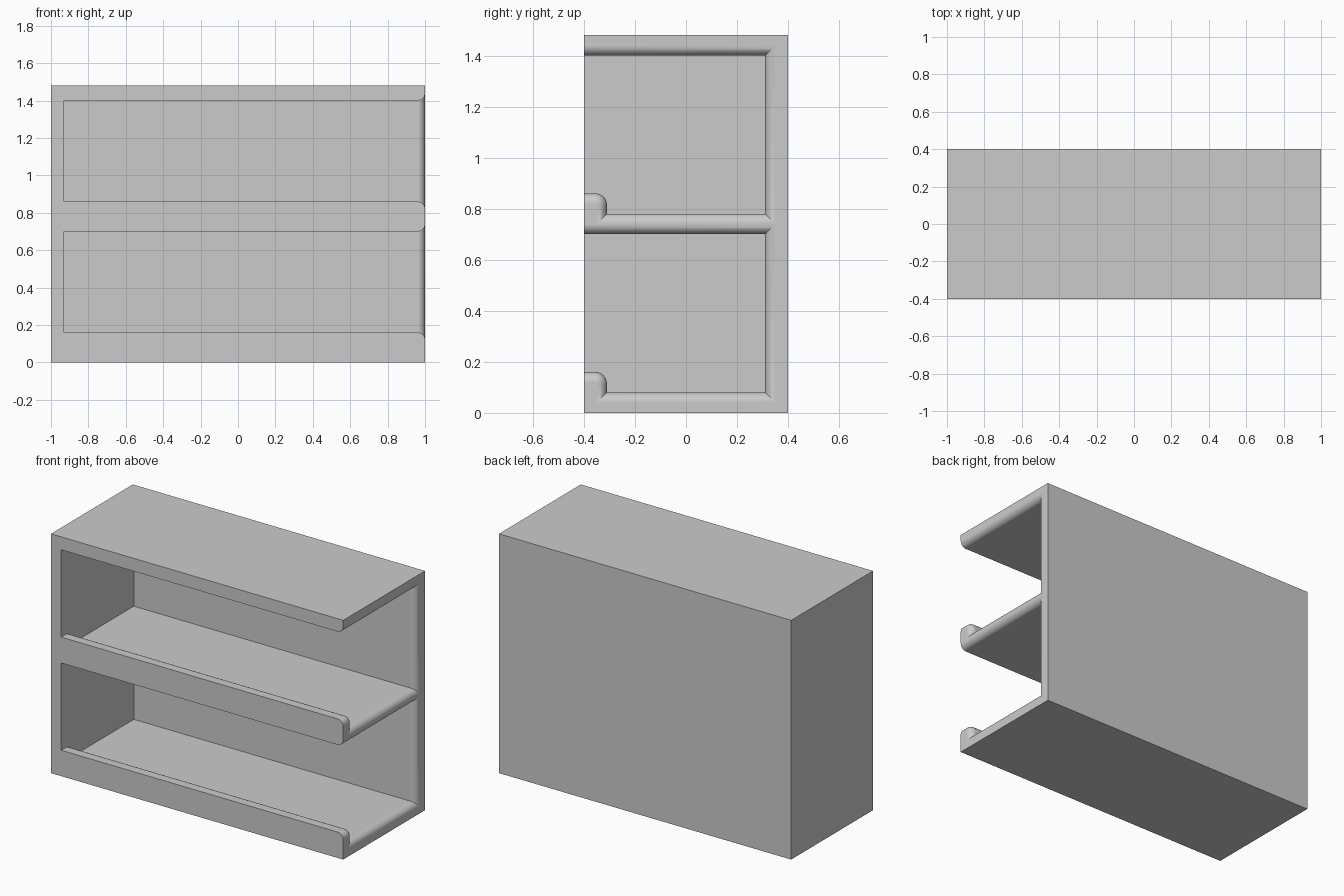
import bpy, bmesh, math
from mathutils import Vector

if "Cube" in bpy.data.objects:
    bpy.data.objects.remove(bpy.data.objects["Cube"])

H = 1.48          # total height
R = 0.0395        # rounding radius at the open end
LIP_R = 0.045     # rounding of the lip's inner edge

grey = bpy.data.materials.new("light grey")
grey.diffuse_color = (0.6, 0.6, 0.6, 1)
grey.use_nodes = True
grey.node_tree.nodes["Principled BSDF"].inputs["Base Color"].default_value = grey.diffuse_color


def make_object(name, bm):
    bmesh.ops.recalc_face_normals(bm, faces=bm.faces[:])
    mesh = bpy.data.meshes.new(name)
    bm.to_mesh(mesh)
    bm.free()
    obj = bpy.data.objects.new(name, mesh)
    bpy.context.collection.objects.link(obj)
    mesh.materials.append(grey)
    return obj


def opening_profile(floor, lip, top):
    """Side profile (y, z) of one compartment, counter-clockwise."""
    pts = [(-0.5, top), (-0.5, lip)]
    for i in range(9):
        a = math.radians(90 - i * 90 / 8)
        pts.append((-0.31 - LIP_R + LIP_R * math.cos(a), lip - LIP_R + LIP_R * math.sin(a)))
    pts += [(-0.31, floor), (0.31, floor), (0.31, top)]
    return [Vector(p) for p in pts]


def offset(pts, d):
    """Move a profile outwards with mitred corners."""
    out = []
    for i, p in enumerate(pts):
        e1 = (p - pts[i - 1]).normalized()
        e2 = (pts[(i + 1) % len(pts)] - p).normalized()
        n1, n2 = Vector((e1.y, -e1.x)), Vector((e2.y, -e2.x))
        out.append(p + (n1 + n2) * (d / (1 + n1.dot(n2))))
    return out


def compartment_cutter(name, floor, lip, top):
    """Opening lofted along x, flaring at the open end to leave rounded edges."""
    pts = opening_profile(floor, lip, top)
    stations = [(-0.93, 0)]
    for i in range(11):
        t = math.radians(i * 9)
        stations.append((1 - R + R * math.sin(t), R * (1 - math.cos(t))))
    stations.append((1.1, R))
    bm = bmesh.new()
    rings = [[bm.verts.new((x, p.x, p.y)) for p in offset(pts, d)] for x, d in stations]
    n = len(pts)
    for a, b in zip(rings, rings[1:]):
        for i in range(n):
            j = (i + 1) % n
            bm.faces.new((a[i], a[j], b[j], b[i]))
    bm.faces.new(rings[0])
    bm.faces.new(rings[-1])
    obj = make_object(name, bm)
    obj.hide_render = True
    return obj


# Solid cabinet block
bm = bmesh.new()
bmesh.ops.create_cube(bm, size=1)
bmesh.ops.scale(bm, verts=bm.verts[:], vec=(2, 0.8, H))
bmesh.ops.translate(bm, verts=bm.verts[:], vec=(0, 0, H / 2))
cabinet = make_object("shelf_cabinet", bm)
bpy.context.view_layer.objects.active = cabinet
cabinet.select_set(True)

# Two compartments, open at the front and the right end
for name, floor in (("lower_opening", 0.08), ("upper_opening", 0.78)):
    cutter = compartment_cutter(name, floor, floor + 0.08, floor + 0.62)
    mod = cabinet.modifiers.new(name, 'BOOLEAN')
    mod.operation = 'DIFFERENCE'
    mod.solver = 'EXACT'
    mod.object = cutter
    bpy.ops.object.modifier_apply(modifier=mod.name)
    bpy.data.objects.remove(cutter)

# Smooth rounded edges, crisp corners, flat panels
bpy.ops.object.shade_smooth_by_angle(angle=math.radians(30))
weighted = cabinet.modifiers.new("flat_panels", 'WEIGHTED_NORMAL')
weighted.keep_sharp = True
